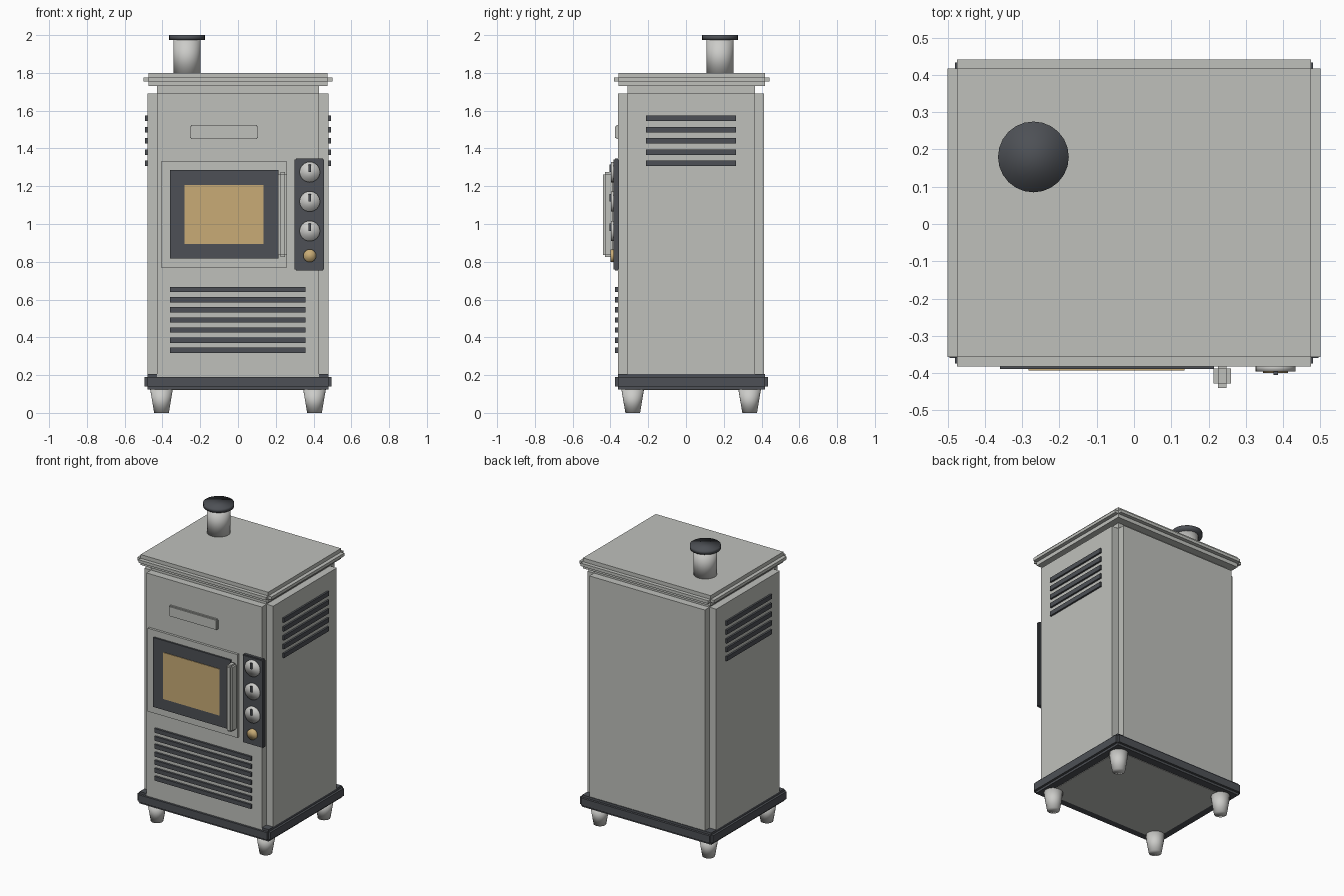
import bpy
import bmesh
from math import radians
from mathutils import Matrix, Vector

old = bpy.data.objects.get("Cube")
if old:
    bpy.data.objects.remove(old, do_unlink=True)


def material(name, rgb, metallic=0.0):
    m = bpy.data.materials.new(name)
    m.use_nodes = True
    m.diffuse_color = (*rgb, 1)
    m.node_tree.nodes["Principled BSDF"].inputs["Base Color"].default_value = (*rgb, 1)
    return m


ENAMEL = material("grey_enamel", (0.52, 0.53, 0.50))
DARK = material("dark_iron", (0.075, 0.081, 0.092))
METAL = material("pale_metal", (0.60, 0.60, 0.58))
AMBER = material("amber_glass", (0.58, 0.41, 0.18))


def finish(bm, name, mat, smooth=False):
    mesh = bpy.data.meshes.new(name)
    for f in bm.faces:
        f.smooth = smooth
    bm.to_mesh(mesh)
    bm.free()
    mesh.materials.append(mat)
    obj = bpy.data.objects.new(name, mesh)
    bpy.context.collection.objects.link(obj)
    return obj


def box(name, mat, x, y, z, step=0.0):
    """Box from ranges; with a step, three crossed boxes leave notched edges."""
    lo, hi = Vector((x[0], y[0], z[0])), Vector((x[1], y[1], z[1]))
    mid, size = (lo + hi) / 2, hi - lo
    insets = [Vector((0, 0, 0))]
    if step:
        insets = [Vector([0 if i == axis else 2 * step for i in range(3)])
                  for axis in range(3)]
    bm = bmesh.new()
    for inset in insets:
        s = size - inset
        bmesh.ops.create_cube(bm, size=1,
                              matrix=Matrix.Translation(mid) @ Matrix.Diagonal((*s, 1)))
    return finish(bm, name, mat)


def round_part(name, mat, centre, r_low, r_high, depth, facing_front=False):
    bm = bmesh.new()
    m = Matrix.Translation(centre)
    if facing_front:
        m = m @ Matrix.Rotation(radians(90), 4, "X")
    bmesh.ops.create_cone(bm, cap_ends=True, segments=24, radius1=r_low,
                          radius2=r_high, depth=depth, matrix=m)
    return finish(bm, name, mat, smooth=True)


# Cabinet, lid and plinth
box("cabinet", ENAMEL, (-0.48, 0.48), (-0.361, 0.414), (0.122, 1.74), 0.05)
box("lid", ENAMEL, (-0.5, 0.5), (-0.382, 0.442), (1.73, 1.8), 0.025)
box("plinth", DARK, (-0.495, 0.495), (-0.375, 0.433), (0.125, 0.205), 0.015)

# Tapered feet
for side, x in (("right", -0.405), ("left", 0.405)):
    for end, y in (("front", -0.282), ("back", 0.337)):
        round_part(f"{end}_{side}_foot", METAL, (x, y, 0.0625), 0.039, 0.06, 0.125)

# Flue pipe and cap
round_part("flue_pipe", METAL, (-0.27, 0.18, 1.885), 0.072, 0.072, 0.19)
round_part("flue_cap", DARK, (-0.27, 0.18, 1.987), 0.095, 0.095, 0.026)

# Door with window and handle
box("door", ENAMEL, (-0.408, 0.26), (-0.377, -0.35), (0.77, 1.33))
box("window_frame", DARK, (-0.36, 0.215), (-0.389, -0.37), (0.818, 1.285))
box("window_glass", AMBER, (-0.283, 0.136), (-0.393, -0.386), (0.893, 1.206))
box("door_handle", ENAMEL, (0.213, 0.26), (-0.44, -0.376), (0.825, 1.275), 0.012)

# Raised plate above the door
box("front_plate", ENAMEL, (-0.255, 0.106), (-0.375, -0.35), (1.45, 1.523), 0.006)

# Control panel with knobs and button
box("control_panel", DARK, (0.3, 0.456), (-0.383, -0.355), (0.753, 1.347), 0.006)
for i in range(3):
    z = 1.275 - i * 0.156
    round_part(f"knob_{i + 1}", METAL, (0.38, -0.386, z), 0.054, 0.054, 0.02, True)
    box(f"knob_pointer_{i + 1}", DARK, (0.374, 0.386), (-0.405, -0.39), (z, z + 0.04))
round_part("push_button", AMBER, (0.38, -0.388, 0.832), 0.034, 0.034, 0.024, True)

# Front grille
for i in range(7):
    z = 0.331 + i * 0.0537
    box(f"front_vent_{i + 1}", DARK, (-0.36, 0.358), (-0.375, -0.35), (z - 0.014, z + 0.014))

# Side grilles
for side, s in (("right", -1), ("left", 1)):
    for i in range(5):
        z = 1.321 + i * 0.0595
        box(f"{side}_vent_{i + 1}", DARK, sorted((s * 0.47, s * 0.492)),
            (-0.212, 0.266), (z - 0.015, z + 0.015))
